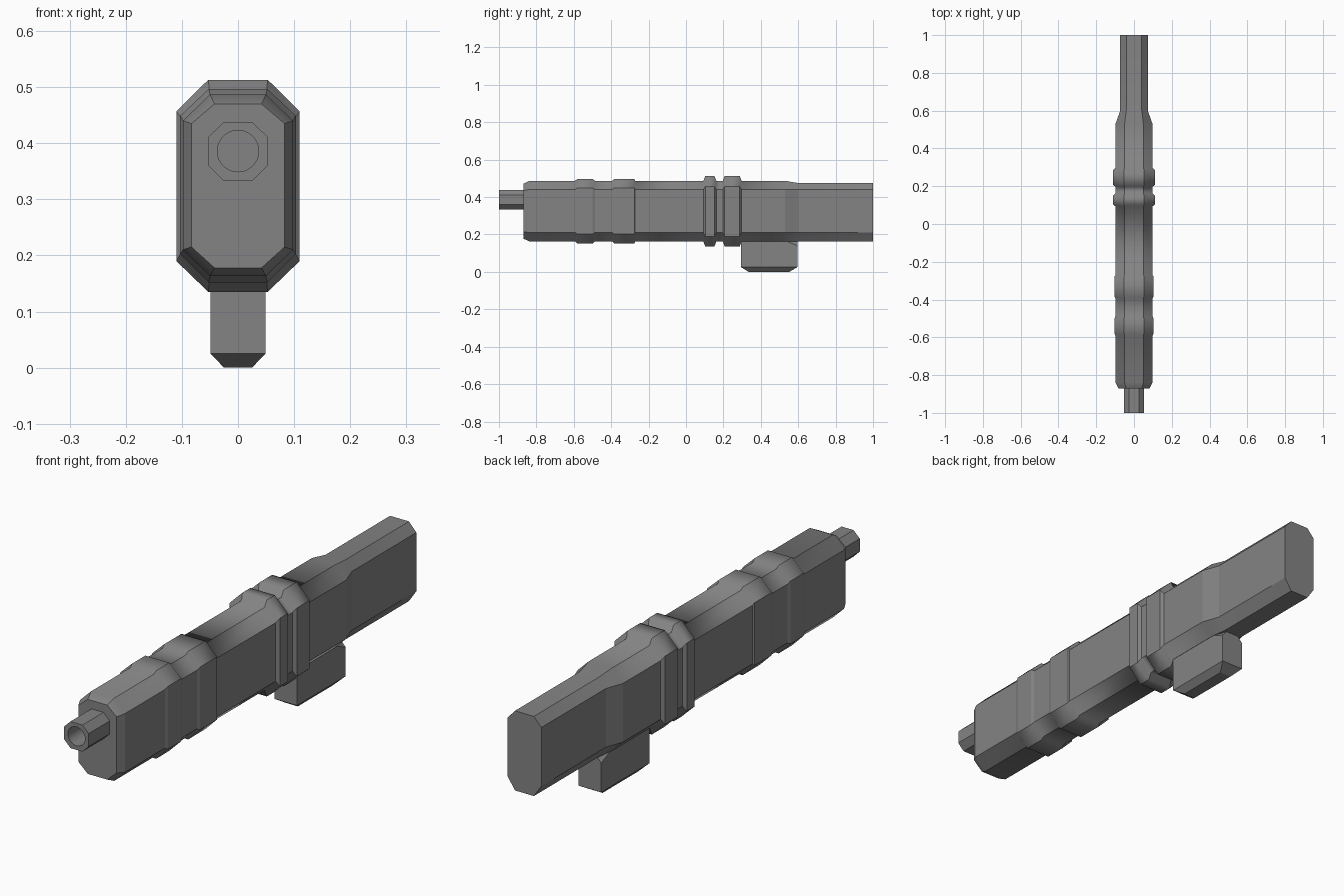
import bpy, bmesh
from math import cos, sin, pi

if "Cube" in bpy.data.objects:
    bpy.data.objects.remove(bpy.data.objects["Cube"])

dark = bpy.data.materials.new("dark_grey")
dark.diffuse_color = (0.23, 0.23, 0.23, 1)
dark.use_nodes = True
dark.node_tree.nodes["Principled BSDF"].inputs["Base Color"].default_value = dark.diffuse_color


def finish(name, bm, smooth=False):
    bmesh.ops.recalc_face_normals(bm, faces=bm.faces)
    mesh = bpy.data.meshes.new(name)
    bm.to_mesh(mesh)
    bm.free()
    mesh.materials.append(dark)
    ob = bpy.data.objects.new(name, mesh)
    bpy.context.collection.objects.link(ob)
    if smooth:
        bpy.ops.object.select_all(action='DESELECT')
        bpy.context.view_layer.objects.active = ob
        ob.select_set(True)
        bpy.ops.object.shade_smooth_by_angle(angle=pi / 6)
    return ob


def octagon(y, w, flat, bottom, low, high, top):
    half = [(flat, bottom), (w, low), (w, high), (flat, top)]
    return [(x, y, z) for x, z in half] + [(-x, y, z) for x, z in reversed(half)]


def loft(bm, rings, caps=(True, True)):
    loops = [[bm.verts.new(p) for p in ring] for ring in rings]
    for a, b in zip(loops, loops[1:]):
        for i in range(len(a)):
            j = (i + 1) % len(a)
            bm.faces.new((a[i], a[j], b[j], b[i]))
    if caps[0]:
        bm.faces.new(loops[0])
    if caps[1]:
        bm.faces.new(loops[-1])
    return loops


# Body: one octagonal section swept along y, with raised bands and collars
nose = (0.083, 0.042, 0.178, 0.215, 0.435, 0.470)
main = (0.098, 0.050, 0.163, 0.210, 0.440, 0.487)
band = (0.103, 0.052, 0.152, 0.203, 0.449, 0.497)
collar = (0.110, 0.053, 0.135, 0.190, 0.457, 0.513)
stock = (0.073, 0.041, 0.163, 0.210, 0.440, 0.475)
stations = [(-0.87, nose), (-0.838, main)]
for y0, y1, shape, r0, r1 in ((-0.593, -0.487, band, 0.012, 0.012),
                              (-0.395, -0.272, band, 0.012, 0.004),
                              (0.093, 0.162, collar, 0.010, 0.010),
                              (0.197, 0.297, collar, 0.010, 0.010)):
    stations += [(y0, main), (y0 + r0, shape), (y1 - r1, shape), (y1, main)]
stations += [(0.53, main), (0.60, stock), (1.0, stock)]
bm = bmesh.new()
loops = loft(bm, [octagon(y, *s) for y, s in stations])
# Body shading: flat flanks and ends, other strips smooth along their length
for a, b in zip(loops, loops[1:]):
    for i in range(8):
        bm.edges.get((a[i], b[i])).smooth = False
        edge = bm.edges.get((a[i], a[i - 1]))
        for f in edge.link_faces:
            if len(f.verts) == 4 and i not in (2, 6):
                f.smooth = True
finish("body", bm)

# Muzzle: octagonal tube with a round bore
bm = bmesh.new()
cz, n = 0.386, 32
outer = (0.053, 0.026, 0.333, 0.360, 0.411, 0.437)
shell = loft(bm, [octagon(-0.85, *outer), octagon(-1.0, *outer)], (True, False))
bore = loft(bm, [[(0.037 * cos(2 * pi * i / n), y, cz + 0.037 * sin(2 * pi * i / n))
                  for i in range(n)] for y in (-1.0, -0.90)], (False, True))
rim = []
for loop in (shell[-1], bore[0]):
    rim += [bm.edges.get((loop[i], loop[i - 1])) for i in range(len(loop))]
bmesh.ops.triangle_fill(bm, edges=rim, use_beauty=True)
finish("muzzle", bm, smooth=True)

# Lower block: chamfered underside and tapered rear top corners
bm = bmesh.new()
for s in (-1, 1):
    for x, y, z in ((0.025, 0.335, 0), (0.025, 0.552, 0), (0.049, 0.295, 0.025),
                    (0.049, 0.595, 0.025), (0.049, 0.295, 0.167), (0.049, 0.53, 0.167),
                    (0.049, 0.595, 0.14), (0.025, 0.595, 0.167)):
        bm.verts.new((s * x, y, z))
bmesh.ops.convex_hull(bm, input=bm.verts)
bmesh.ops.dissolve_limit(bm, angle_limit=0.01, verts=bm.verts, edges=bm.edges)
finish("lower_block", bm)
